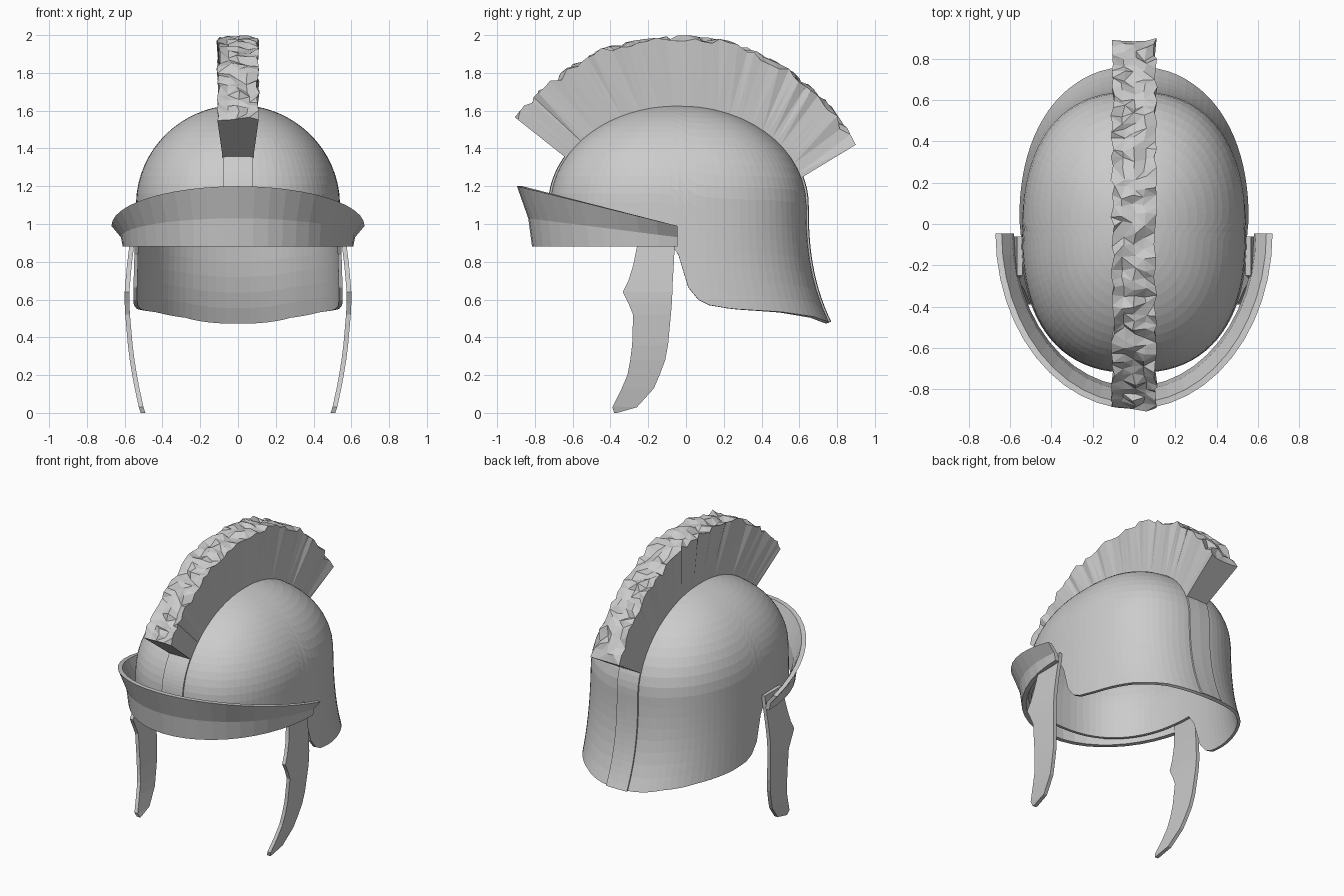
import bpy, bmesh, math, random
from mathutils import Vector

random.seed(4)
cube = bpy.data.objects.get("Cube")
if cube:
    bpy.data.objects.remove(cube, do_unlink=True)

GREY = (0.6, 0.6, 0.6, 1)
mat = bpy.data.materials.new("plain grey")
mat.use_nodes = True
mat.diffuse_color = GREY
mat.node_tree.nodes["Principled BSDF"].inputs["Base Color"].default_value = GREY

CY, SHOULDER, TOP = -0.04, 1.10, 1.63   # dome centre, start of the curve, crown
POWER = 2.4                             # squareness of the horizontal rings


def finish(bm, name, recalc=True):
    if recalc:
        bmesh.ops.recalc_face_normals(bm, faces=bm.faces)
    mesh = bpy.data.meshes.new(name)
    bm.to_mesh(mesh)
    bm.free()
    mesh.materials.append(mat)
    obj = bpy.data.objects.new(name, mesh)
    bpy.context.collection.objects.link(obj)
    return obj


def loft(name, sections):
    """Solid through a row of closed cross-sections, capped at both ends."""
    bm = bmesh.new()
    rows = [[bm.verts.new(p) for p in s] for s in sections]
    n = len(rows[0])
    for a, b in zip(rows, rows[1:]):
        for i in range(n):
            j = (i + 1) % n
            bm.faces.new((a[i], a[j], b[j], b[i]))
    bm.faces.new(rows[0])
    bm.faces.new(rows[-1])
    return finish(bm, name)


def interp(table, v):
    """Piecewise linear lookup; each row is key, value, value..."""
    if v <= table[0][0]:
        return table[0][1:]
    for a, b in zip(table, table[1:]):
        if v <= b[0]:
            f = (v - a[0]) / (b[0] - a[0])
            return tuple(p + (q - p) * f for p, q in zip(a[1:], b[1:]))
    return table[-1][1:]


def ring(z):
    """Half width, front reach and back reach of the dome at height z."""
    if z > SHOULDER:
        k = math.sqrt(max(0, 1 - ((z - SHOULDER) / (TOP - SHOULDER)) ** 2))
        return 0.54 * k, 0.68 * k, 0.68 * k
    drop = (SHOULDER - z) / 0.62
    return 0.54 + 0.02 * drop, 0.68, 0.68 + 0.12 * drop ** 2.5


# Dome with flared neck guard: rings rising from a shaped rim to the crown
RIM = [(-0.07, 0.91), (-0.05, 0.87), (0, 0.7), (0.03, 0.63), (0.1, 0.575),
       (0.25, 0.55), (0.5, 0.535), (0.66, 0.51), (0.73, 0.48)]
SEG, ROWS = 88, 22
bm = bmesh.new()
columns = []
for i in range(SEG):
    ang = -math.pi / 2 + 2 * math.pi * i / SEG
    s = math.sin(ang)
    low = interp(RIM, CY + 0.77 * s)[0]
    across = math.copysign(max(0, 1 - abs(s) ** POWER) ** (1 / POWER), math.cos(ang))
    col = []
    for j in range(ROWS + 1):
        z = low + (TOP - low) * math.sin(math.pi / 2 * j / ROWS)
        w, front, back = ring(z)
        col.append(bm.verts.new((w * across, CY + s * (back if s > 0 else front), z)))
    columns.append(col)
for i in range(SEG):
    a, b = columns[i], columns[(i + 1) % SEG]
    for j in range(ROWS):
        bm.faces.new((a[j], b[j], b[j + 1], a[j + 1]))
bmesh.ops.remove_doubles(bm, verts=bm.verts, dist=0.0005)
dome = finish(bm, "dome", recalc=False)
shell = dome.modifiers.new("thickness", "SOLIDIFY")
shell.thickness = 0.02
shell.offset = -1


# Raised centre strips below each end of the crest
def strip(name, side, low, high):
    sections = []
    for i in range(19):
        z = low + (high - low) * i / 18
        w, front, back = ring(z)
        reach = back if side > 0 else front
        outer, inner = [], []
        for x in (-0.08, 0, 0.08):
            y = reach * (1 - abs(x / w) ** POWER) ** (1 / POWER)
            outer.append((x, CY + side * (y + 0.01), z))
            inner.append((x, CY + side * (y - 0.015), z))
        sections.append(outer + inner[::-1])
    loft(name, sections)


strip("front_strip", -1, 0.92, 1.37)
strip("back_strip", 1, 0.48, 1.27)

# Crest: fan-shaped plume with a ragged outer edge
OUTER = [(-0.9, 1.56), (-0.79, 1.68), (-0.62, 1.82), (-0.45, 1.92), (-0.25, 1.965),
         (0, 1.985), (0.2, 1.965), (0.42, 1.88), (0.6, 1.77), (0.75, 1.63), (0.9, 1.42)]
OUTER = [(i / 10, y, z) for i, (y, z) in enumerate(OUTER)]
sections = []
STATIONS = 46
for i in range(STATIONS + 1):
    t = i / STATIONS
    ang = math.radians(152 - 136.5 * t)
    base = Vector((0, CY + 0.665 * math.cos(ang), SHOULDER + 0.52 * math.sin(ang)))
    y, z = interp(OUTER, t)
    rim = Vector((0, y, z))
    out = (rim - base).normalized()
    along = Vector((0, out.z, -out.y))
    inside = 0 < i < STATIONS
    section = [base + Vector((-0.08, 0, 0))]
    for k in range(-2, 3):
        p = rim + Vector((0.052 * k + random.uniform(-0.01, 0.01), 0, 0))
        p += out * random.uniform(-0.022, 0.016)
        if inside:
            p += along * random.uniform(-0.014, 0.014)
        p.z = min(p.z, 2.0)
        section.append(p)
    section.append(base + Vector((0.08, 0, 0)))
    sections.append(section)
crest = loft("crest", sections)
bm = bmesh.new()
bm.from_mesh(crest.data)
bmesh.ops.triangulate(bm, faces=[f for f in bm.faces if len(f.verts) == 4])
bm.to_mesh(crest.data)
bm.free()

# Brow visor: half-ellipse band, upright below and flared above
sections = []
for i in range(25):
    t = math.pi * i / 24
    c, s = math.cos(t), math.sin(t)
    levels = [(0.61, 0.77, 0.88), (0.62, 0.79, 0.93 + 0.1 * s), (0.67, 0.85, 0.99 + 0.21 * s)]
    outer = [(a * c, -0.045 - b * s, z) for a, b, z in levels]
    inner = [((a - 0.03) * c, -0.045 - (b - 0.03) * s, z) for a, b, z in levels]
    sections.append(outer + inner[::-1])
loft("visor", sections)

# Cheek guards: height, front edge, back edge, outer offset from the centre
CHEEK = [(0.0, -0.38, -0.365, 0.515), (0.03, -0.39, -0.26, 0.525), (0.13, -0.34, -0.17, 0.547),
         (0.2, -0.31, -0.14, 0.56), (0.28, -0.295, -0.11, 0.573), (0.36, -0.285, -0.095, 0.583),
         (0.52, -0.28, -0.08, 0.597), (0.58, -0.305, -0.075, 0.6), (0.64, -0.335, -0.072, 0.6),
         (0.7, -0.305, -0.07, 0.595), (0.78, -0.28, -0.065, 0.588), (0.88, -0.26, -0.06, 0.576),
         (0.96, -0.25, -0.06, 0.565)]
for name, side in (("left_cheek_guard", 1), ("right_cheek_guard", -1)):
    loft(name, [[(side * x, front, z), (side * x, back, z),
                 (side * (x - 0.025), back, z), (side * (x - 0.025), front, z)]
                for z, front, back, x in CHEEK])
